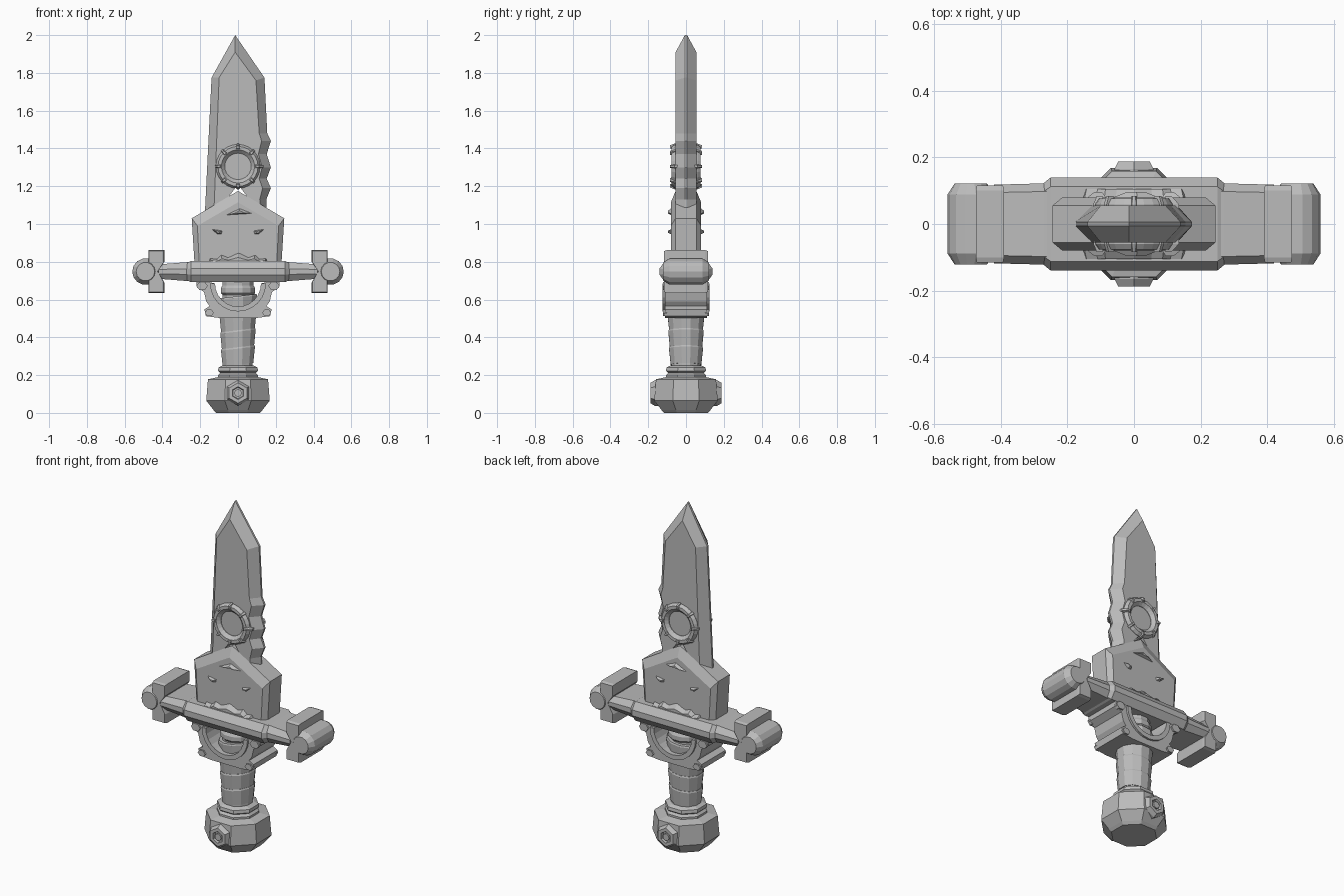
import bpy, bmesh, math
from math import sin, cos, pi

if "Cube" in bpy.data.objects:
    bpy.data.objects.remove(bpy.data.objects["Cube"])

steel = bpy.data.materials.new("plain_grey")
steel.diffuse_color = (0.5, 0.5, 0.5, 1)
steel.use_nodes = True
steel.node_tree.nodes["Principled BSDF"].inputs["Base Color"].default_value = steel.diffuse_color


def loft(name, layers, wrap=False):
    """Skin equal-length point rings; cap the ends, or join last to first."""
    bm = bmesh.new()
    rings = [[bm.verts.new(p) for p in ring] for ring in layers]
    n = len(rings[0])
    pairs = list(zip(rings, rings[1:]))
    if wrap:
        pairs.append((rings[-1], rings[0]))
    else:
        bm.faces.new(rings[0])
        bm.faces.new(rings[-1])
    for a, b in pairs:
        for i in range(n):
            j = (i + 1) % n
            bm.faces.new((a[i], a[j], b[j], b[i]))
    bmesh.ops.recalc_face_normals(bm, faces=bm.faces)
    me = bpy.data.meshes.new(name)
    bm.to_mesh(me)
    bm.free()
    me.materials.append(steel)
    ob = bpy.data.objects.new(name, me)
    bpy.context.collection.objects.link(ob)
    return ob


def at_y(pts, y):
    return [(x, y, z) for x, z in pts]


def plate(name, outer, inner, y_out, y_in):
    """Symmetric plate with a bevelled rim on front and back."""
    return loft(name, [at_y(inner, -y_in), at_y(outer, -y_out),
                       at_y(outer, y_out), at_y(inner, y_in)])


def prism(name, pts, y0, y1):
    return loft(name, [at_y(pts, y0), at_y(pts, y1)])


def lathe_z(name, prof, n, tilt=0.0):
    rings = []
    for r, z in prof:
        a = [2 * pi * (i + .5) / n for i in range(n)]
        rings.append([(r * cos(t), r * sin(t), z + tilt * r * cos(t)) for t in a])
    return loft(name, rings)


def lathe_y(name, prof, n, zc, wrap=False, rot=0.0):
    rings = []
    for r, y in prof:
        a = [2 * pi * i / n + rot for i in range(n)]
        rings.append([(r * cos(t), y, zc + r * sin(t)) for t in a])
    return loft(name, rings, wrap)


def mirror(pts):
    """Complete a left half outline with its right half."""
    return pts + [(-x, z) for x, z in reversed(pts) if abs(x) > 1e-6]


# Blade with serrated right edge and a notch at its root
edge = [(-.178, 1.0), (-.14, 1.775), (-.015, 2.0), (.14, 1.775), (.155, 1.48),
        (.174, 1.44), (.152, 1.37), (.174, 1.30), (.152, 1.24), (.174, 1.19),
        (.15, 1.13), (.15, 1.0)]
flat = [(-.13, 1.0), (-.10, 1.775), (-.015, 1.91), (.095, 1.76), (.112, 1.48),
        (.125, 1.44), (.108, 1.37), (.128, 1.30), (.112, 1.24), (.13, 1.19),
        (.115, 1.13), (.12, 1.0)]
notch = [(.06, 1.0), (.045, 1.15), (0, 1.21), (-.045, 1.15), (-.06, 1.0)]
plate("blade", edge + notch, flat + notch, .006, .055)

# Ring set into the blade, with claws around it
lathe_y("blade_ring", [(.07, -.058), (.088, -.076), (.106, -.076), (.117, -.06),
                       (.117, .06), (.106, .076), (.088, .076), (.07, .058)],
        24, 1.305, wrap=True)
for k in range(8):
    t = k * pi / 4
    def polar(r, da):
        return (r * cos(t + da), 1.305 + r * sin(t + da))
    tip = .135 if k == 0 else .122
    plate("ring_claw", [polar(.09, -.16), polar(tip, -.05), polar(tip, .05), polar(.09, .16)],
          [polar(.095, -.08), polar(.112, -.04), polar(.112, .04), polar(.095, .08)], .06, .084)

# House-shaped blade socket
plate("blade_socket", mirror([(-.23, .79), (-.245, 1.03), (0, 1.175)]),
      mirror([(-.205, .79), (-.215, .99), (0, 1.115)]), .055, .08)

# Raised face marks on both sides of the socket
brow = [(-.075, 1.045), (.085, 1.055), (.01, 1.085)]
eye = [(-.145, .975), (-.08, .965), (-.085, .945), (-.11, .945)]
for s in (-1, 1):
    for name, pts in (("brow_mark", brow), ("eye_mark", eye),
                      ("eye_mark", [(-x, z) for x, z in eye])):
        cx = sum(p[0] for p in pts) / len(pts)
        cz = sum(p[1] for p in pts) / len(pts)
        top = [(cx + (x - cx) * .35, cz + (z - cz) * .35) for x, z in pts]
        loft(name, [at_y(pts, s * .075), at_y(top, s * .096)])
    # Jagged crest at the foot of the socket
    crest = mirror([(-.16, .79), (-.15, .822), (-.115, .818), (-.09, .842),
                    (-.055, .828), (0, .855)])
    low = [(x * .95, .79 + (z - .79) * .5) for x, z in crest]
    loft("socket_crest", [at_y(crest, s * .07), at_y(low, s * .105)])


# Cross guard: centre beam and arms
def section(x, hy, hz):
    q = [(hy, -.3 * hz), (hy, .3 * hz), (hy * .8, hz), (-hy * .8, hz),
         (-hy, .3 * hz), (-hy, -.3 * hz), (-hy * .8, -hz), (hy * .8, -hz)]
    return [(x, y, .748 + z) for y, z in q]


loft("guard_beam", [section(-.272, .122, .045), section(-.25, .14, .056),
                    section(.25, .14, .056), section(.272, .122, .045)])
for s in (-1, 1):
    loft("guard_arm", [section(s * .2, .125, .053), section(s * .27, .122, .05),
                       section(s * .42, .118, .038)])
    # Pinched cross block near the arm end
    block = [(.39, .862), (.475, .862), (.475, .795), (.445, .75), (.475, .70),
             (.475, .635), (.39, .635), (.39, .69), (.425, .75), (.39, .80)]
    block = [(s * x, z) for x, z in block]
    inner = [(s * .4325 + (x - s * .4325) * .92, .748 + (z - .748) * .95) for x, z in block]
    plate("guard_block", block, inner, .1, .116)
    # Rounded arm end
    knob = [(s * (.49 + .07 * cos(2 * pi * i / 14)), .748 + .07 * sin(2 * pi * i / 14))
            for i in range(14)]
    small = [(s * .49 + (x - s * .49) * .7, .748 + (z - .748) * .7) for x, z in knob]
    plate("guard_knob", knob, small, .088, .121)

# Open U-shaped bracket under the guard
arc = [(.122 * cos(a), .685 - .122 * sin(a)) for a in [pi * i / 12 for i in range(13)]]
outer = mirror([(-.222, .71), (-.218, .665), (-.18, .64), (-.168, .59), (-.15, .565),
                (-.178, .548), (-.17, .512), (-.10, .503)])
prism("bracket", outer + arc, -.112, .112)
rim = [(.148 * cos(a), .685 - .148 * sin(a)) for a in [pi - pi * i / 12 for i in range(13)]]
for s in (-1, 1):
    prism("bracket_rim", rim + arc, s * .105, s * .124)
    for x, z, r in ((.19, .672, .03), (.152, .53, .024)):
        for m in (-1, 1):
            lug = [(m * x + r * cos(k * pi / 3), z + r * .8 * sin(k * pi / 3)) for k in range(6)]
            prism("bracket_lug", lug, s * .1, s * .121)

# Grip core, overlapping tilted wraps and top collar
lathe_z("grip_core", [(.08, .2), (.085, .72)], 12)
for k in range(4):
    z = .255 + k * .09
    r = .084 + k * .004
    lathe_z("grip_wrap", [(r, z), (r + .009, z + .085), (r + .006, z + .093)], 12, tilt=.12)
lathe_z("grip_collar", [(.08, .62), (.094, .635), (.094, .66), (.085, .675), (.085, .71)], 12)

# Pommel with collar
lathe_z("pommel_collar", [(.115, .17), (.115, .20), (.102, .212), (.115, .222),
                          (.112, .24), (.09, .25)], 8)
lathe_z("pommel", [(.125, 0), (.14, .015), (.182, .065), (.172, .178), (.11, .19)], 8)

# Hexagonal bolts on front and back of the pommel
for s in (-1, 1):
    lathe_y("pommel_bolt", [(.068, s * .12), (.068, s * .165), (.054, s * .188),
                            (.034, s * .188), (.03, s * .172)], 6, .105, rot=pi / 6)
    lathe_y("bolt_core", [(.02, s * .16), (.02, s * .186)], 10, .105)
